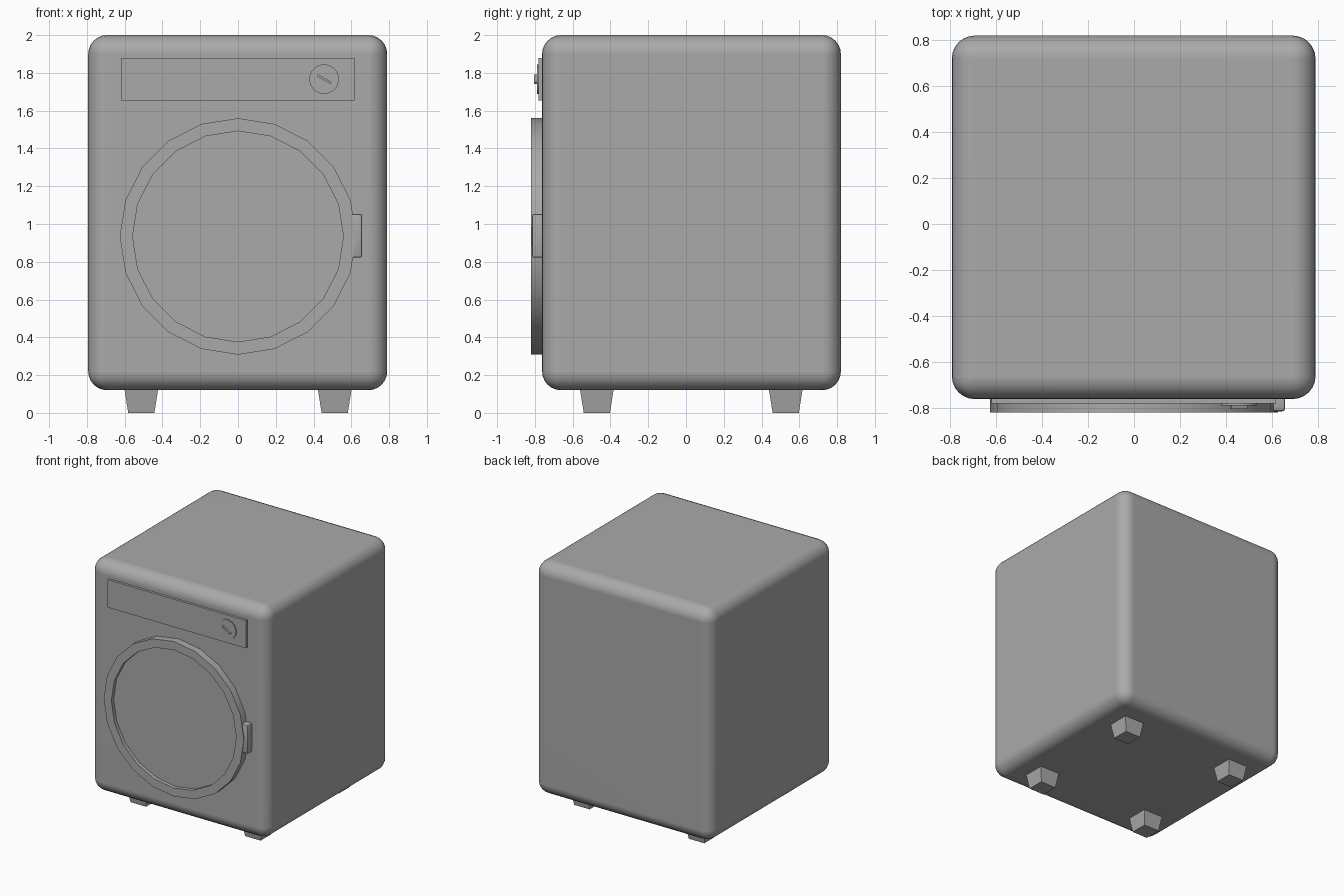
import bpy, bmesh, math
from mathutils import Matrix, Vector

cube = bpy.data.objects.get("Cube")
if cube:
    bpy.data.objects.remove(cube, do_unlink=True)

# Single painted-metal colour
grey = bpy.data.materials.new("appliance_grey")
grey.use_nodes = True
colour = (0.4, 0.4, 0.4, 1)
grey.diffuse_color = colour
grey.node_tree.nodes["Principled BSDF"].inputs["Base Color"].default_value = colour


def finish(name, bm, smooth=True):
    bmesh.ops.recalc_face_normals(bm, faces=bm.faces)
    mesh = bpy.data.meshes.new(name)
    bm.to_mesh(mesh)
    bm.free()
    mesh.materials.append(grey)
    obj = bpy.data.objects.new(name, mesh)
    bpy.context.collection.objects.link(obj)
    if smooth:
        bpy.ops.object.select_all(action="DESELECT")
        obj.select_set(True)
        bpy.context.view_layer.objects.active = obj
        bpy.ops.object.shade_smooth_by_angle(angle=math.radians(30))
    return obj


def box(name, low, high, bevel=0, segments=1, turn=0, taper=1):
    low, high = Vector(low), Vector(high)
    bm = bmesh.new()
    bmesh.ops.create_cube(bm, size=1)
    for v in bm.verts:
        if v.co.z < 0:
            v.co.x *= taper
            v.co.y *= taper
    bmesh.ops.scale(bm, vec=high - low, verts=bm.verts)
    if bevel:
        bmesh.ops.bevel(bm, geom=bm.edges[:], offset=bevel, segments=segments,
                        profile=0.5, affect="EDGES")
    bmesh.ops.rotate(bm, matrix=Matrix.Rotation(turn, 3, "Y"), verts=bm.verts)
    bmesh.ops.translate(bm, vec=(low + high) / 2, verts=bm.verts)
    return finish(name, bm, smooth=bool(bevel))


def lathe(name, profile, centre, sides):
    """Revolve (radius, y) points around the front-to-back axis, capping the ends."""
    bm = bmesh.new()
    rings = []
    for radius, y in profile:
        ring = []
        for i in range(sides):
            a = math.tau * i / sides
            ring.append(bm.verts.new((centre[0] + radius * math.sin(a), y,
                                      centre[1] + radius * math.cos(a))))
        rings.append(ring)
    for a, b in zip(rings, rings[1:]):
        for i in range(sides):
            j = (i + 1) % sides
            bm.faces.new((a[i], a[j], b[j], b[i]))
    bm.faces.new(rings[0])
    bm.faces.new(rings[-1])
    return finish(name, bm)


# Rounded cabinet, with normals that keep the large panels flat
cabinet = box("cabinet", (-0.793, -0.762, 0.12), (0.79, 0.82, 2.0), bevel=0.1, segments=6)
cabinet.modifiers.new("flat_panels", "WEIGHTED_NORMAL").keep_sharp = True

# Round door with a raised rim and recessed centre
lathe("door", [(0.626, -0.74), (0.626, -0.82), (0.558, -0.82), (0.558, -0.79)],
      (0, 0.934), 20)
box("door_handle", (0.56, -0.815, 0.822), (0.657, -0.74, 1.054), bevel=0.01, segments=2)

# Control panel with a dial and its slanted grip
box("control_panel", (-0.62, -0.782, 1.655), (0.617, -0.74, 1.88))
lathe("dial", [(0.078, -0.77), (0.078, -0.79)], (0.456, 1.767), 32)
box("dial_grip", (0.415, -0.804, 1.761), (0.497, -0.78, 1.773), turn=math.radians(30))

# Four tapered feet
for side, x in (("left", 0.512), ("right", -0.512)):
    for end, y in (("front", -0.472), ("back", 0.528)):
        box(f"{end}_{side}_foot", (x - 0.09, y - 0.09, 0), (x + 0.09, y + 0.09, 0.13),
            taper=0.77)
